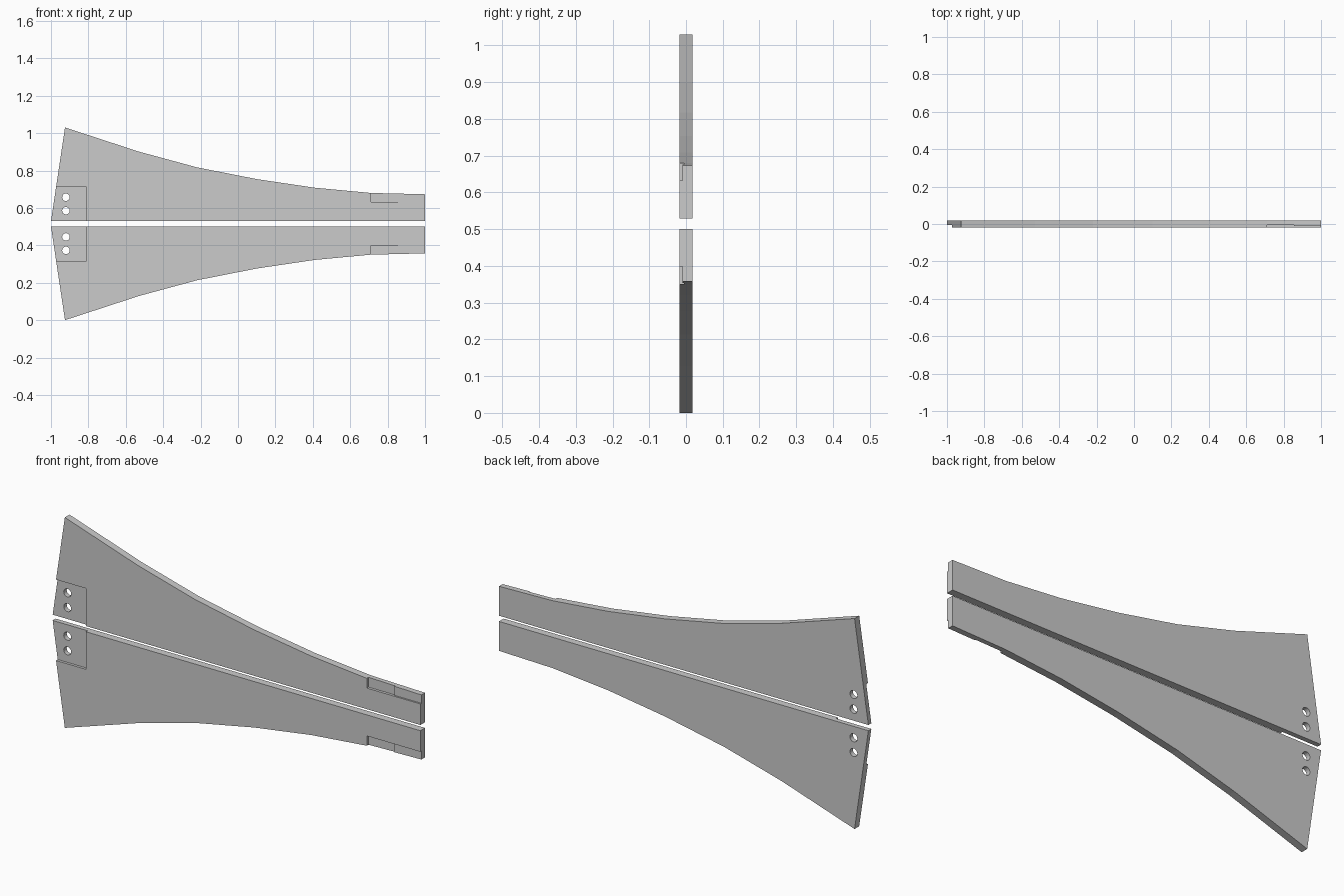
import bpy, bmesh, math

if "Cube" in bpy.data.objects:
    bpy.data.objects.remove(bpy.data.objects["Cube"])

MID = 0.515     # height of the mirror line between the two panels
HALF = 0.018    # half of the panel thickness

# outline of the upper panel as (x, distance from mirror line)
OUTLINE = [(-1, 0.014), (1, 0.014), (1, 0.158), (0.71, 0.165), (0.41, 0.193),
           (0.10, 0.239), (-0.22, 0.302), (-0.53, 0.386), (-0.925, 0.515)]


def prism(name, pts, y0, y1, side):
    """Extrude an x/z profile from y0 to y1, above (1) or below (-1) the mirror line."""
    bm = bmesh.new()
    face = bm.faces.new([bm.verts.new((x, y0, MID + side * d)) for x, d in pts])
    ext = bmesh.ops.extrude_face_region(bm, geom=[face])
    new = [v for v in ext["geom"] if isinstance(v, bmesh.types.BMVert)]
    bmesh.ops.translate(bm, verts=new, vec=(0, y1 - y0, 0))
    bmesh.ops.recalc_face_normals(bm, faces=bm.faces[:])
    me = bpy.data.meshes.new(name)
    bm.to_mesh(me)
    bm.free()
    ob = bpy.data.objects.new(name, me)
    bpy.context.collection.objects.link(ob)
    return ob


def rect(x0, x1, d0, d1):
    return [(x0, d0), (x1, d0), (x1, d1), (x0, d1)]


def circle(x, d, r, n=24):
    return [(x + r * math.cos(2 * math.pi * i / n),
             d + r * math.sin(2 * math.pi * i / n)) for i in range(n)]


def build_panel(name, side):
    panel = prism(name, OUTLINE, -HALF, HALF, side)
    cutters = [
        # mounting recess at the wide end
        prism("cut_mount", rect(-1.1, -0.81, -0.05, 0.198), -0.1, -0.005, side),
        # two-depth notch at the narrow end
        prism("cut_notch_shallow", rect(0.80, 1.1, 0.117, 0.3), -0.1, -0.010, side),
        prism("cut_notch_deep", rect(0.71, 0.855, 0.117, 0.3), -0.1, -0.005, side),
    ]
    # bolt holes
    for d in (0.070, 0.142):
        cutters.append(prism("cut_hole", circle(-0.92, d, 0.020), -0.1, 0.1, side))
    for c in cutters:
        c.hide_render = True
        mod = panel.modifiers.new(c.name, 'BOOLEAN')
        mod.operation = 'DIFFERENCE'
        mod.solver = 'EXACT'
        mod.object = c

    # bake the cuts and drop the cutters
    bpy.context.view_layer.update()
    deps = bpy.context.evaluated_depsgraph_get()
    baked = bpy.data.meshes.new_from_object(panel.evaluated_get(deps))
    panel.modifiers.clear()
    panel.data = baked
    for c in cutters:
        bpy.data.objects.remove(c, do_unlink=True)


build_panel("upper_panel", 1)
build_panel("lower_panel", -1)
